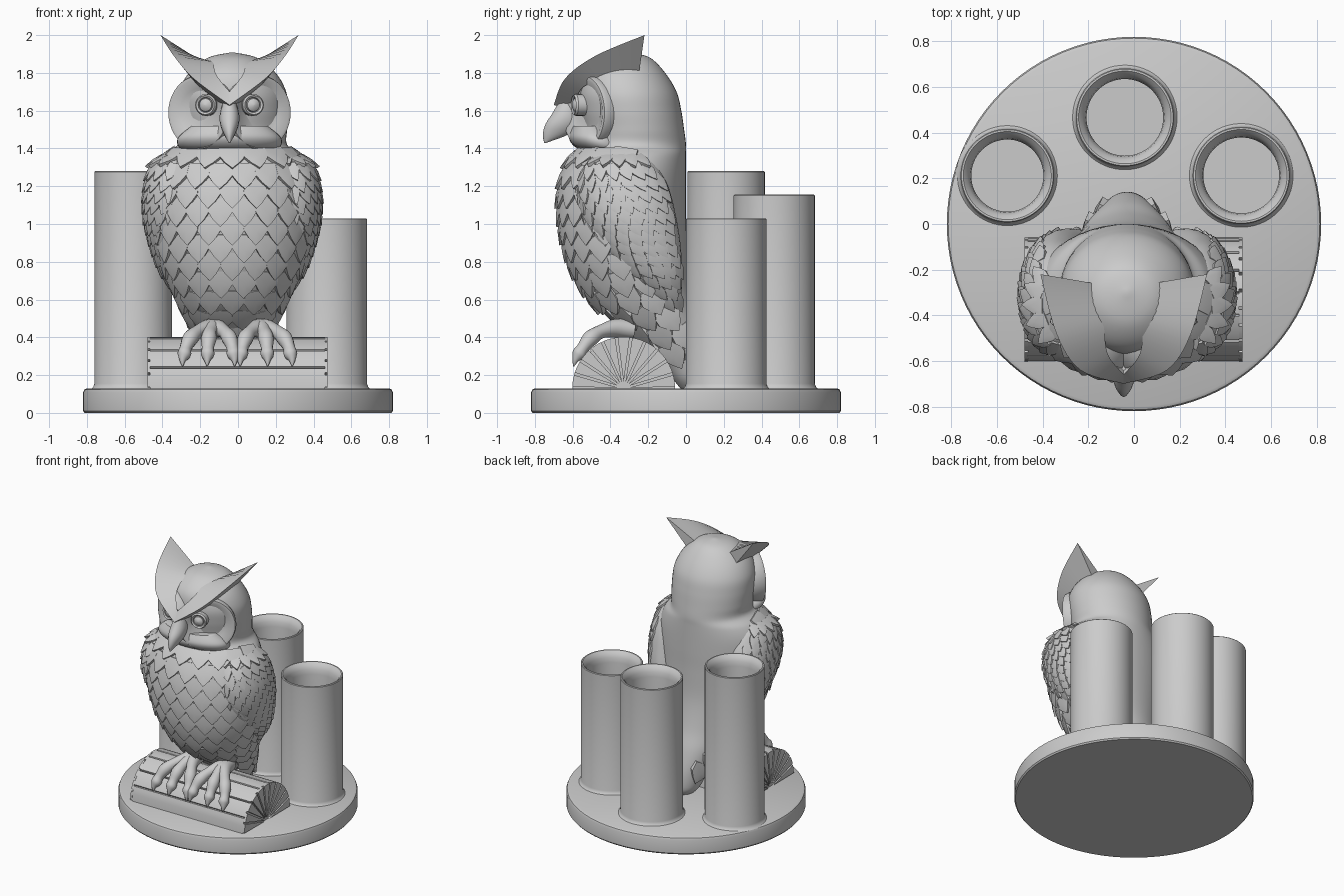
import bpy, bmesh
from math import sin, cos, pi, radians
from mathutils import Vector, Matrix

if "Cube" in bpy.data.objects:
    bpy.data.objects.remove(bpy.data.objects["Cube"])

grey = bpy.data.materials.new("plain grey")
grey.use_nodes = True
COLOUR = (0.6, 0.6, 0.6, 1)
grey.diffuse_color = COLOUR
grey.node_tree.nodes["Principled BSDF"].inputs["Base Color"].default_value = COLOUR

BODY_X, HEAD_X = -0.03, -0.045


def finish(name, bm, loc=(0, 0, 0), angle=35):
    bmesh.ops.remove_doubles(bm, verts=bm.verts, dist=1e-5)
    bmesh.ops.recalc_face_normals(bm, faces=bm.faces)
    me = bpy.data.meshes.new(name)
    bm.to_mesh(me)
    bm.free()
    me.materials.append(grey)
    me.shade_smooth()
    me.set_sharp_from_angle(angle=radians(angle))
    ob = bpy.data.objects.new(name, me)
    ob.location = loc
    bpy.context.collection.objects.link(ob)
    return ob


def skin(bm, rings, cap=True):
    """Bridge a list of closed rings of points."""
    vs = [[bm.verts.new(p) for p in ring] for ring in rings]
    n = len(vs[0])
    for a, b in zip(vs, vs[1:]):
        for i in range(n):
            j = (i + 1) % n
            bm.faces.new((a[i], a[j], b[j], b[i]))
    if cap:
        bm.faces.new(vs[0])
        bm.faces.new(vs[-1])


def lathe(bm, profile, segs=64, mat=Matrix()):
    skin(bm, [[mat @ Vector((max(r, 1e-4) * cos(2 * pi * i / segs),
                             max(r, 1e-4) * sin(2 * pi * i / segs), h))
               for i in range(segs)] for r, h in profile])


def spline(pts, t):
    """Catmull-Rom through tuples, t counted in points."""
    k = min(max(int(t), 0), len(pts) - 2)
    f = t - k
    a, b, c, d = (pts[min(max(k + i, 0), len(pts) - 1)] for i in (-1, 0, 1, 2))
    return [q + 0.5 * f * (r - p + f * (2 * p - 5 * q + 4 * r - s + f * (3 * (q - r) + s - p)))
            for p, q, r, s in zip(a, b, c, d)]


def surf(st, t, th):
    z, x, y, rx, ry = spline(st, t)
    return Vector((x + max(rx, 0.002) * sin(th), y - max(ry, 0.002) * cos(th), z))


def loft(bm, st, sx=1, sub=6, segs=48):
    steps = (len(st) - 1) * sub
    flip = Vector((sx, 1, 1))
    skin(bm, [[surf(st, i / sub, 2 * pi * j / segs) * flip for j in range(segs)]
              for i in range(steps + 1)])


def feather(bm, st, t, th, w, h, lift, sweep, sx):
    """One pointed, ridged scale lying on a lofted surface."""
    p, e = surf(st, t, th), 0.01
    u = (surf(st, t, th + e) - p).normalized()
    v = (surf(st, t + e, th) - p).normalized()
    n = v.cross(u).normalized()
    v = (v + u * sweep).normalized()
    u = v.cross(n).normalized()
    flip = Vector((sx, 1, 1))
    rim = [(-.5, 0, 0), (.5, 0, 0), (.54, .45, .5), (.3, .75, .8), (0, 1, 1), (-.3, .75, .8), (-.54, .45, .5)]

    def place(a, b, c):
        return bm.verts.new((p + u * a * w + v * (b - 0.4) * h + n * c * lift) * flip)
    top = [place(*q) for q in rim]
    low = [place(a, b * 0.97, c - 1.3) for a, b, c in rim]
    mid = place(0, 0.5, 0.95)
    for i in range(len(rim)):
        j = (i + 1) % len(rim)
        bm.faces.new((mid, top[i], top[j]))
        bm.faces.new((top[i], low[i], low[j], top[j]))
    bm.faces.new(low)


def feather_rows(bm, st, z0, z1, pitch, w, h, lift, limits, sweep, sides):
    row, z, t = 0, z0, 0.0
    while z > z1:
        while spline(st, t)[0] > z and t < len(st) - 1.02:
            t += 0.01
        lo, hi = limits(z)
        th = lo
        step = lambda a: w / max((surf(st, t, a + .01) - surf(st, t, a)).length * 100, 0.03)
        if row % 2:
            th += step(th) / 2
        while th < hi:
            for sx in sides:
                if sx > 0 or th > 0:
                    feather(bm, st, t, th, w, h, lift, sweep, sx)
            th += step(th)
        z -= pitch
        row += 1


def tube(bm, path, segs=12):
    """Round tube through (x, y, z, radius) points bending in a vertical plane."""
    pts = [spline(path, i / 4) for i in range(4 * len(path) - 3)]
    rings = []
    for i, q in enumerate(pts):
        a, b = pts[max(i - 1, 0)], pts[min(i + 1, len(pts) - 1)]
        d = (Vector(b[:3]) - Vector(a[:3])).normalized()
        s = d.cross(Vector((1, 0, 0))).normalized()
        o = s.cross(d)
        rings.append([Vector(q[:3]) + (s * cos(k) + o * sin(k)) * max(q[3], .002)
                      for k in (2 * pi * j / segs for j in range(segs))])
    skin(bm, rings)


# Round base
bm = bmesh.new()
lathe(bm, [(0, 0), (.812, 0), (.82, .01), (.82, .108), (.814, .123), (.8, .13), (0, .13)], 96)
finish("base", bm)

# Three cups with flared mouths and a small foot fillet
for name, x, y, r, top in (("tall_cup", -.555, .212, .205, 1.28),
                           ("middle_cup", -.04, .467, .215, 1.155),
                           ("short_cup", .47, .213, .213, 1.03)):
    bm = bmesh.new()
    lathe(bm, [(r + .02, .125), (r + .007, .136), (r, .155), (r, top - .004), (r - .004, top),
               (r - .012, top), (r - .03, top - .018), (r - .042, top - .045),
               (r - .047, top - .08), (r - .047, .2), (0, .2)])
    finish(name, bm, (x, y, 0))

# Half log: notched bark profile, wedges on the cut ends
LY, LZ, LR = -.33, .13, .272
bm = bmesh.new()
profile = [(1, -.03), (1, .2)]
for deg in (24, 48, 75, 96, 118, 139, 160):
    profile += [(1, radians(deg - 6)), (1, radians(deg - 1.2)), (.95, radians(deg)), (1, radians(deg + 1.2)),
                (1, radians(deg + 7))]
profile += [(1, pi - .2), (1, pi + .03)]
skin(bm, [[(x, LY - r * LR * cos(a), LZ + r * LR * sin(a)) for r, a in profile] for x in (-.465, .46)])
wedges = 11
for x0, x1 in ((-.465, -.48), (.46, .475)):
    for i in range(wedges):
        a0, a1 = pi * i / wedges + .025, pi * (i + 1) / wedges - .025
        arc = [(.12, (a0 + a1) / 2)] + [(1, a0 + (a1 - a0) * k / 3) for k in range(4)]
        skin(bm, [[(x, LY - r * LR * cos(a), LZ + r * LR * sin(a)) for r, a in arc] for x in (x0, x1)])
finish("log", bm, angle=25)

# Body, skull and tail in one loft: (z, front y, back y, half width), top to bottom
outline = [(1.908, -.31, -.29, .01), (1.88, -.44, -.19, .13), (1.8, -.54, -.11, .23), (1.7, -.57, -.05, .285),
           (1.6, -.56, -.025, .295), (1.5, -.54, -.01, .29), (1.42, -.55, 0, .29), (1.36, -.6, 0, .36),
           (1.27, -.65, 0, .41), (1.15, -.67, 0, .425), (1, -.665, 0, .415), (.8, -.62, .01, .37),
           (.6, -.51, .05, .285), (.45, -.32, .1, .21), (.3, -.16, .135, .14), (.18, -.07, .14, .1), (.13, -.03, .12, .06)]
body = [(z, 0, (f + b) / 2, w, (b - f) / 2) for z, f, b, w in outline]
bm = bmesh.new()
loft(bm, body)
finish("body", bm, (BODY_X, 0, 0), 60)

bm = bmesh.new()
feather_rows(bm, body, 1.36, .3, .095, .125, .15, .022,
             lambda z: (0, 2.2 if z < .7 else 1.5), 0, (1, -1))
finish("breast_feathers", bm, (BODY_X, 0, 0), 30)

# Wings: (z, x, y, half width, half depth)
wing = [(1.4, .27, -.3, .03, .04), (1.33, .3, -.34, .115, .17), (1.2, .31, -.33, .15, .235),
        (1.05, .31, -.3, .155, .245), (.9, .295, -.25, .14, .22), (.75, .265, -.18, .115, .16),
        (.62, .215, -.11, .075, .085), (.5, .18, -.06, .015, .02)]
for side, sx in (("left", 1), ("right", -1)):
    bm = bmesh.new()
    loft(bm, wing, sx, 5, 32)
    finish(side + "_wing", bm, (BODY_X, 0, 0), 60)
    bm = bmesh.new()
    feather_rows(bm, wing, 1.34, .56, .058, .066, .11, .014, lambda z: (-.15, 2.7), .35, (sx,))
    finish(side + "_wing_feathers", bm, (BODY_X, 0, 0), 30)

# Facial discs, eyes, brow tufts
outer = [(0, -.7, 1.63), (.19, -.64, 1.77), (.295, -.48, 1.89), (.365, -.22, 2.0)]
inner = [(0, -.66, 1.7), (.07, -.57, 1.79), (.09, -.43, 1.86), (.13, -.26, 1.85)]
under = [(0, -.6, 1.6), (.15, -.55, 1.72), (.2, -.42, 1.77), (.2, -.25, 1.79)]
for side, sx in (("left", 1), ("right", -1)):
    turn = Matrix.Rotation(sx * radians(35), 4, 'Z') @ Matrix.Rotation(pi / 2, 4, 'X')
    bm = bmesh.new()
    lathe(bm, [(.15, -.2), (.19, -.07), (.2, 0), (.192, .02), (.175, .022), (.13, -.002), (.07, -.02), (0, -.025)],
          40, Matrix.Translation((sx * .155, -.525, 1.59)) @ turn)
    finish(side + "_face_disc", bm, (HEAD_X, 0, 0), 50)
    bm = bmesh.new()
    look = Matrix.Rotation(sx * radians(15), 4, 'Z') @ Matrix.Rotation(pi / 2, 4, 'X')
    lathe(bm, [(.056, -.05), (.058, .03), (.05, .042), (.04, .036), (.037, .026), (.034, .036), (.02, .046), (0, .05)],
          20, Matrix.Translation((sx * .118, -.555, 1.63)) @ look)
    finish(side + "_eye", bm, (HEAD_X, 0, 0), 30)
    bm = bmesh.new()
    flip = Vector((sx, 1, 1))
    skin(bm, [[Vector(spline(c, i / 6)) * flip for c in (outer, inner, under)] for i in range(19)])
    finish(side + "_brow_tuft", bm, (HEAD_X, 0, 0), 40)

# Hooked beak and chin
bm = bmesh.new()
loft(bm, [(1.67, 0, -.62, .025, .04), (1.59, 0, -.635, .05, .07), (1.53, 0, -.655, .05, .088),
          (1.475, 0, -.69, .03, .068), (1.43, 0, -.745, .004, .006)], 1, 4, 16)
finish("beak", bm, (HEAD_X, 0, 0), 50)
bm = bmesh.new()
loft(bm, [(1.52, 0, -.5, .2, .1), (1.46, 0, -.47, .27, .15), (1.41, 0, -.44, .27, .15), (1.38, 0, -.4, .22, .12)])
finish("chin", bm, (HEAD_X, 0, 0), 50)

# Feet: three knuckled toes with claws, gripping the log
for side, sx in (("left", 1), ("right", -1)):
    bm = bmesh.new()
    for spread in (-.11, .035, .165):
        x = sx * .125
        path = [(0, -.28, .44, .05), (.15, -.37, .448, .05), (.5, -.45, .43, .036), (.75, -.505, .395, .042),
                (.9, -.545, .345, .032), (.95, -.568, .31, .036), (1, -.585, .28, .018), (1, -.595, .245, .002)]
        tube(bm, [(x + sx * f * spread, y, z, r) for f, y, z, r in path])
    finish(side + "_foot", bm, (-.003, 0, 0), 50)
